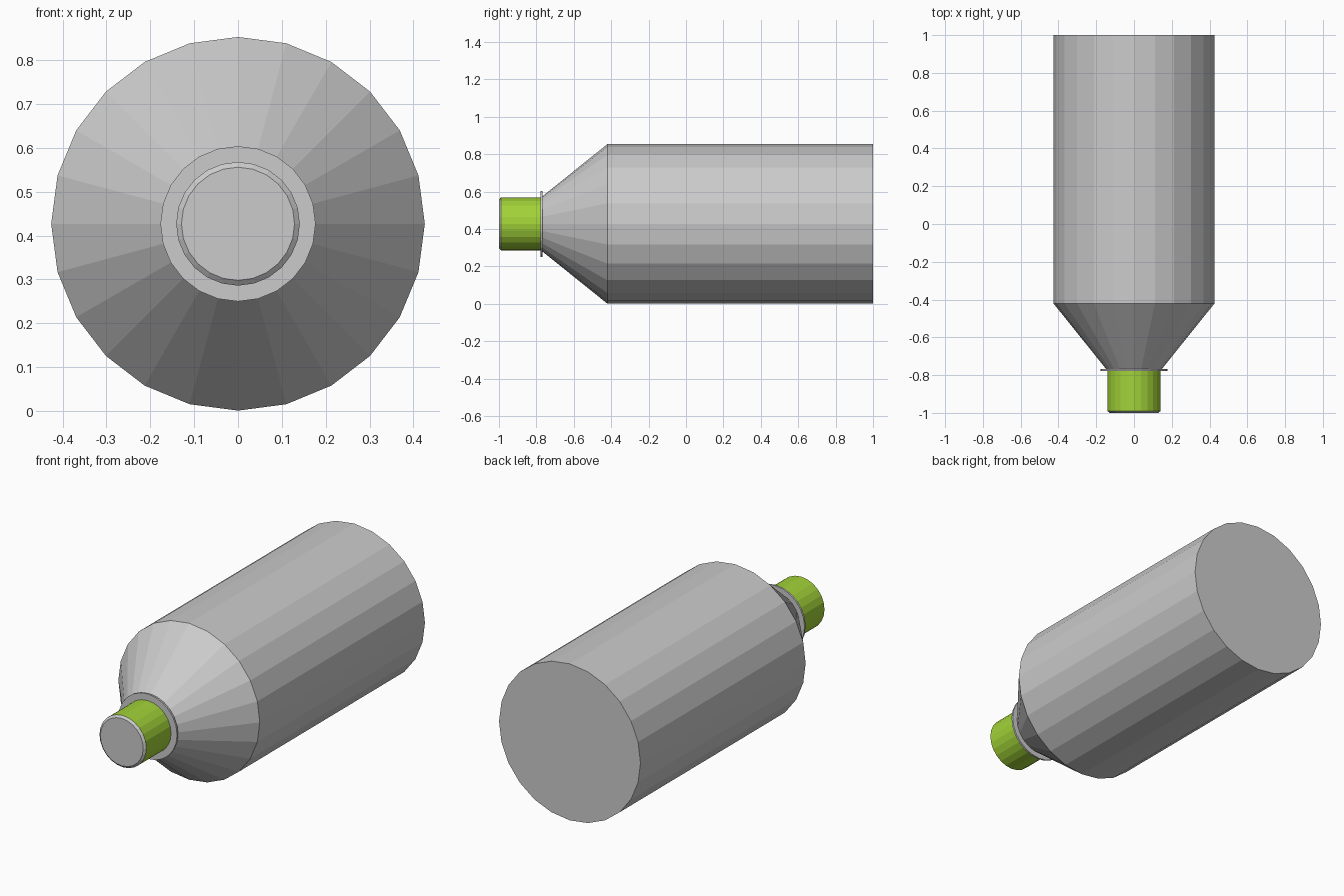
import bpy, bmesh
from math import sin, cos, pi

if "Cube" in bpy.data.objects:
    bpy.data.objects.remove(bpy.data.objects["Cube"])

SIDES = 24
CENTRE_Z = 0.427


def lathe(name, profile):
    """Revolve (y, radius) points, front to back, about the long axis; cap both ends."""
    bm = bmesh.new()
    rings = []
    for y, r in profile:
        rings.append([bm.verts.new((r * sin(2 * pi * i / SIDES), y,
                                    CENTRE_Z + r * cos(2 * pi * i / SIDES)))
                      for i in range(SIDES)])
    for a, b in zip(rings, rings[1:]):
        for i in range(SIDES):
            j = (i + 1) % SIDES
            bm.faces.new((a[i], a[j], b[j], b[i]))
    bm.faces.new(rings[0])
    bm.faces.new(rings[-1])
    bmesh.ops.recalc_face_normals(bm, faces=bm.faces)
    mesh = bpy.data.meshes.new(name)
    bm.to_mesh(mesh)
    bm.free()
    obj = bpy.data.objects.new(name, mesh)
    bpy.context.collection.objects.link(obj)
    return obj


# Main barrel with tapered shoulder
lathe("body", [(-0.767, 0.148), (-0.421, 0.426), (1.0, 0.426)])

# Thin flange between shoulder and neck
lathe("flange", [(-0.777, 0.177), (-0.767, 0.177)])

# Green neck band
band = lathe("neck_band", [(-0.99, 0.141), (-0.777, 0.141)])
green = bpy.data.materials.new("green")
green.diffuse_color = (0.36, 0.65, 0.04, 1)
green.use_nodes = True
green.node_tree.nodes["Principled BSDF"].inputs["Base Color"].default_value = green.diffuse_color
band.data.materials.append(green)

# Grey bevelled end plate
lathe("end_plate", [(-1.0, 0.129), (-0.99, 0.141)])
